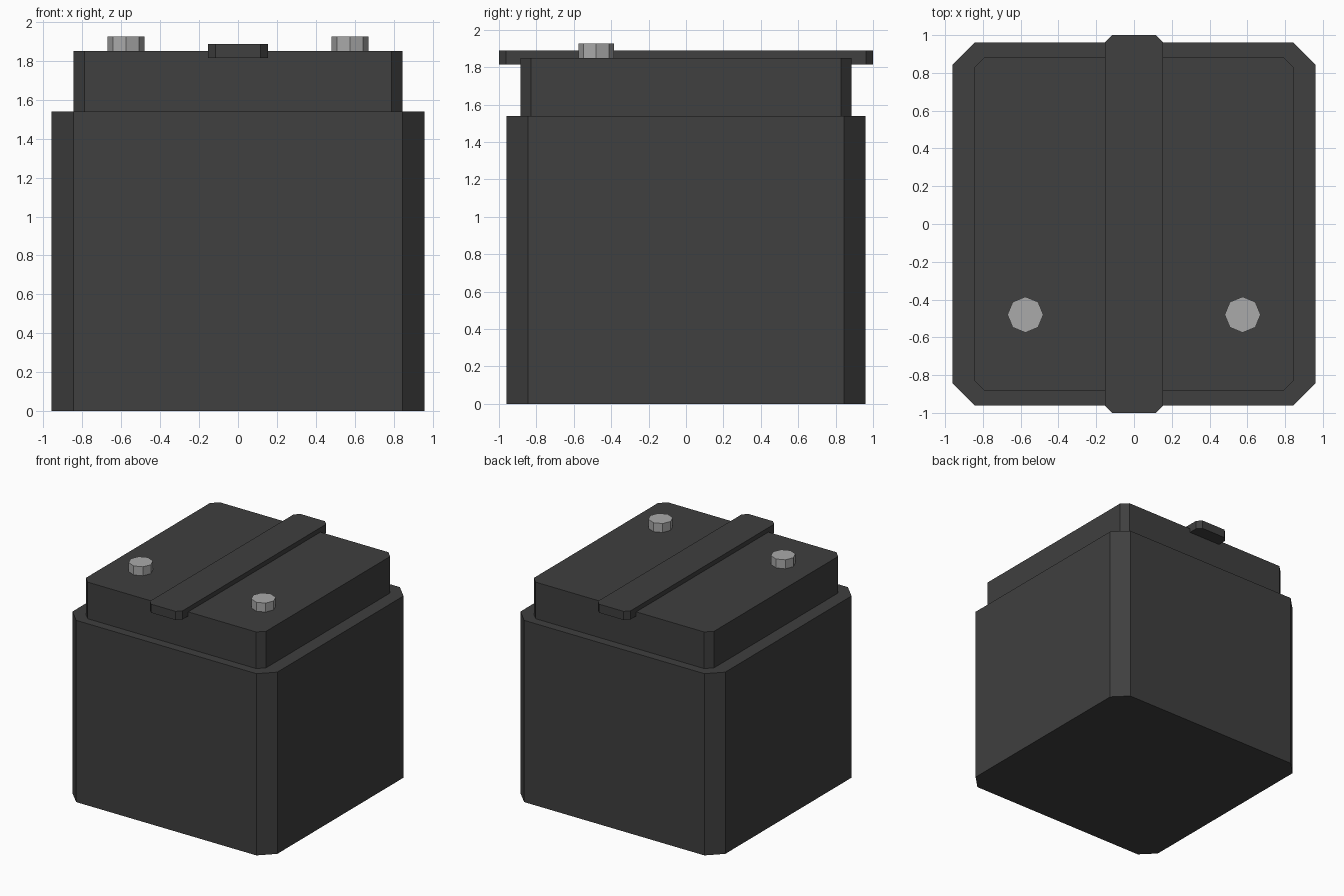
import bpy
import bmesh
import math

cube = bpy.data.objects.get("Cube")
if cube:
    bpy.data.objects.remove(cube, do_unlink=True)


def make_material(name, value):
    mat = bpy.data.materials.new(name)
    mat.use_nodes = True
    colour = (value, value, value, 1)
    mat.diffuse_color = colour
    mat.node_tree.nodes["Principled BSDF"].inputs["Base Color"].default_value = colour
    return mat


dark_plastic = make_material("dark_plastic", 0.05)
bare_metal = make_material("bare_metal", 0.4)


def prism(name, outline, bottom, top, mat):
    """Extrude a flat outline from bottom to top."""
    bm = bmesh.new()
    face = bm.faces.new([bm.verts.new((x, y, bottom)) for x, y in outline])
    result = bmesh.ops.extrude_face_region(bm, geom=[face])
    for item in result["geom"]:
        if isinstance(item, bmesh.types.BMVert):
            item.co.z = top
    bmesh.ops.recalc_face_normals(bm, faces=bm.faces)
    mesh = bpy.data.meshes.new(name)
    bm.to_mesh(mesh)
    bm.free()
    mesh.materials.append(mat)
    obj = bpy.data.objects.new(name, mesh)
    bpy.context.collection.objects.link(obj)
    return obj


def chamfered_box(name, half_x, half_y, cut, bottom, top):
    """Box whose four vertical corners are cut off."""
    a, b = half_x - cut, half_y - cut
    outline = [(half_x, -b), (half_x, b), (a, half_y), (-a, half_y),
               (-half_x, b), (-half_x, -b), (-a, -half_y), (a, -half_y)]
    return prism(name, outline, bottom, top, dark_plastic)


# Case, raised lid and carrying strap
chamfered_box("case", 0.96, 0.96, 0.115, 0, 1.54)
chamfered_box("lid", 0.845, 0.885, 0.055, 1.54, 1.85)
chamfered_box("strap", 0.153, 1.0, 0.038, 1.815, 1.888)

# Octagonal terminals near the front edge
for side, x in (("left", 0.575), ("right", -0.575)):
    ring = [(x + 0.095 * math.cos(i * math.pi / 4),
             -0.48 + 0.095 * math.sin(i * math.pi / 4)) for i in range(8)]
    prism(side + "_terminal", ring, 1.85, 1.926, bare_metal)
